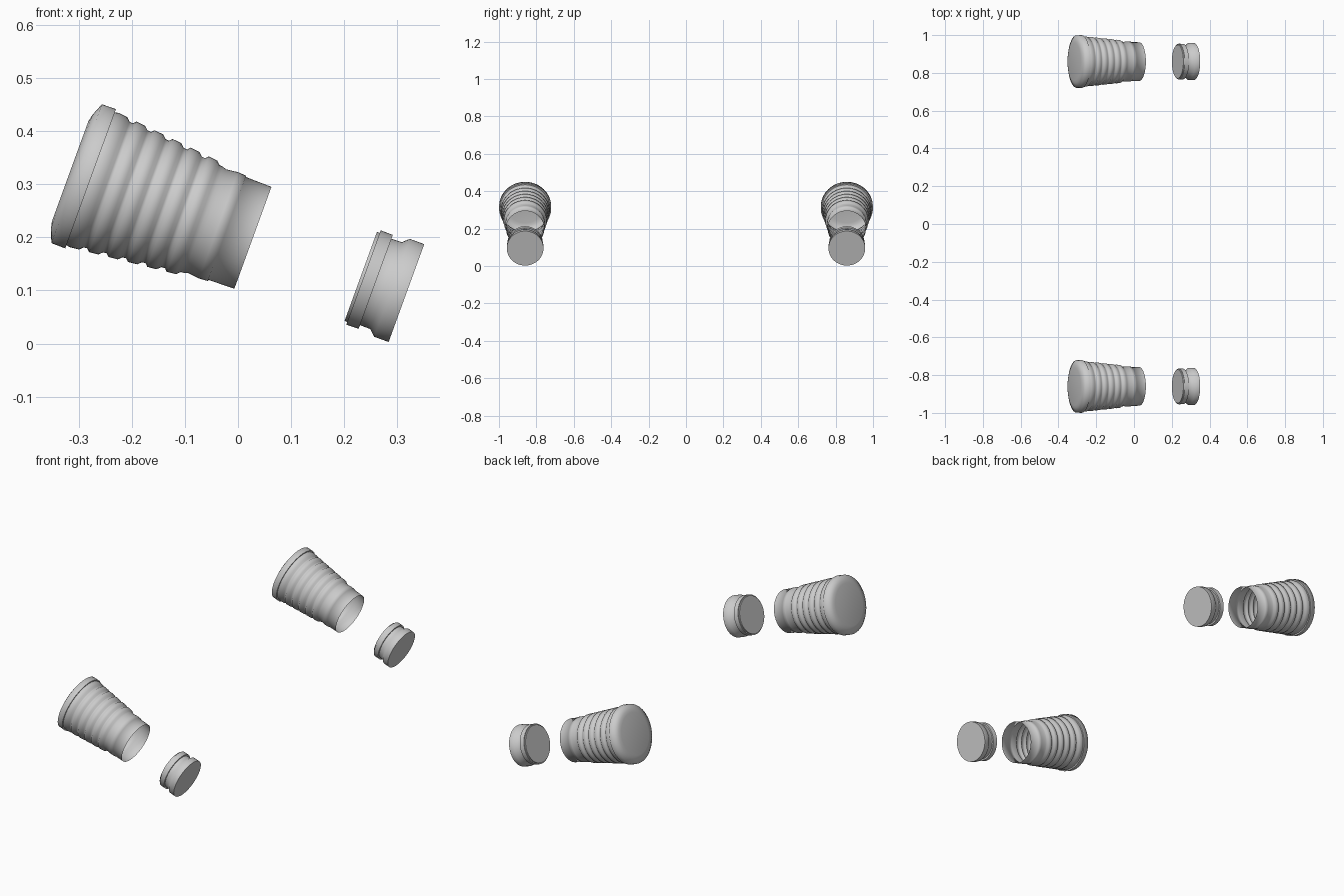
import bpy, bmesh, math
from mathutils import Matrix, Vector

cube = bpy.data.objects.get("Cube")
if cube:
    bpy.data.objects.remove(cube, do_unlink=True)

SEGMENTS = 64
TILT = math.radians(20)

grey = bpy.data.materials.new("light grey")
grey.use_nodes = True
colour = (0.6, 0.6, 0.6, 1)
grey.diffuse_color = colour
grey.node_tree.nodes["Principled BSDF"].inputs["Base Color"].default_value = colour


def turned_part(name, profile, origin, cap_start=True, cap_end=True):
    """Turn a profile of (distance along axis, radius) about the tilted axis."""
    bm = bmesh.new()
    rings = []
    for t, r in profile:
        angles = [2 * math.pi * i / SEGMENTS for i in range(SEGMENTS)]
        rings.append([bm.verts.new((t, r * math.cos(a), r * math.sin(a))) for a in angles])
    for a, b in zip(rings, rings[1:]):
        for i in range(SEGMENTS):
            j = (i + 1) % SEGMENTS
            bm.faces.new((a[i], b[i], b[j], a[j]))
    if cap_start:
        bm.faces.new(rings[0])
    if cap_end:
        bm.faces.new(rings[-1][::-1])
    bmesh.ops.recalc_face_normals(bm, faces=bm.faces)
    # An open shell still faces away from its axis
    side = bm.faces[0] if cap_start and cap_end else bm.faces[-1 - SEGMENTS]
    centre = side.calc_center_median()
    if side.normal.dot(Vector((0, centre.y, centre.z))) < 0:
        bmesh.ops.reverse_faces(bm, faces=bm.faces)
    bm.transform(Matrix.Rotation(TILT, 4, 'Y'))
    mesh = bpy.data.meshes.new(name)
    bm.to_mesh(mesh)
    bm.free()
    mesh.materials.append(grey)
    obj = bpy.data.objects.new(name, mesh)
    obj.location = origin
    bpy.context.collection.objects.link(obj)
    bpy.ops.object.select_all(action='DESELECT')
    obj.select_set(True)
    bpy.context.view_layer.objects.active = obj
    bpy.ops.object.shade_smooth_by_angle(angle=math.radians(72))


# Grip: domed end, rim, tapering ribs, flared neck, open mouth
grip = [(-0.366, 0.100), (-0.363, 0.114), (-0.353, 0.139), (-0.325, 0.1395), (-0.325, 0.133)]
RIBS, PITCH = 6, 0.0375
for n in range(RIBS):
    start = -0.318 + n * PITCH
    for offset, depth in ((0.0, 0), (0.018, 0), (0.025, 0.006), (0.032, 0.006)):
        t = start + offset
        grip.append((t, 0.1345 - 0.085 * (t + 0.318) - depth - 0.016 * (t + 0.318)))
grip += [(-0.091, 0.104), (-0.069, 0.1065), (-0.052, 0.1055), (-0.051, 0.103), (0, 0.102)]

# Plug: stepped inner end, groove, flared outer end
plug = [(-0.0915, 0.089), (-0.086, 0.0895), (-0.086, 0.0945), (-0.0615, 0.094),
        (-0.0615, 0.0865), (-0.041, 0.087), (-0.029, 0.098), (0, 0.098)]

for side, y in (("right", -0.86), ("left", 0.86)):
    turned_part(side + "_ribbed_grip", grip, (0.028, y, 0.199), cap_end=False)
    turned_part(side + "_end_plug", plug, (0.317, y, 0.095))
